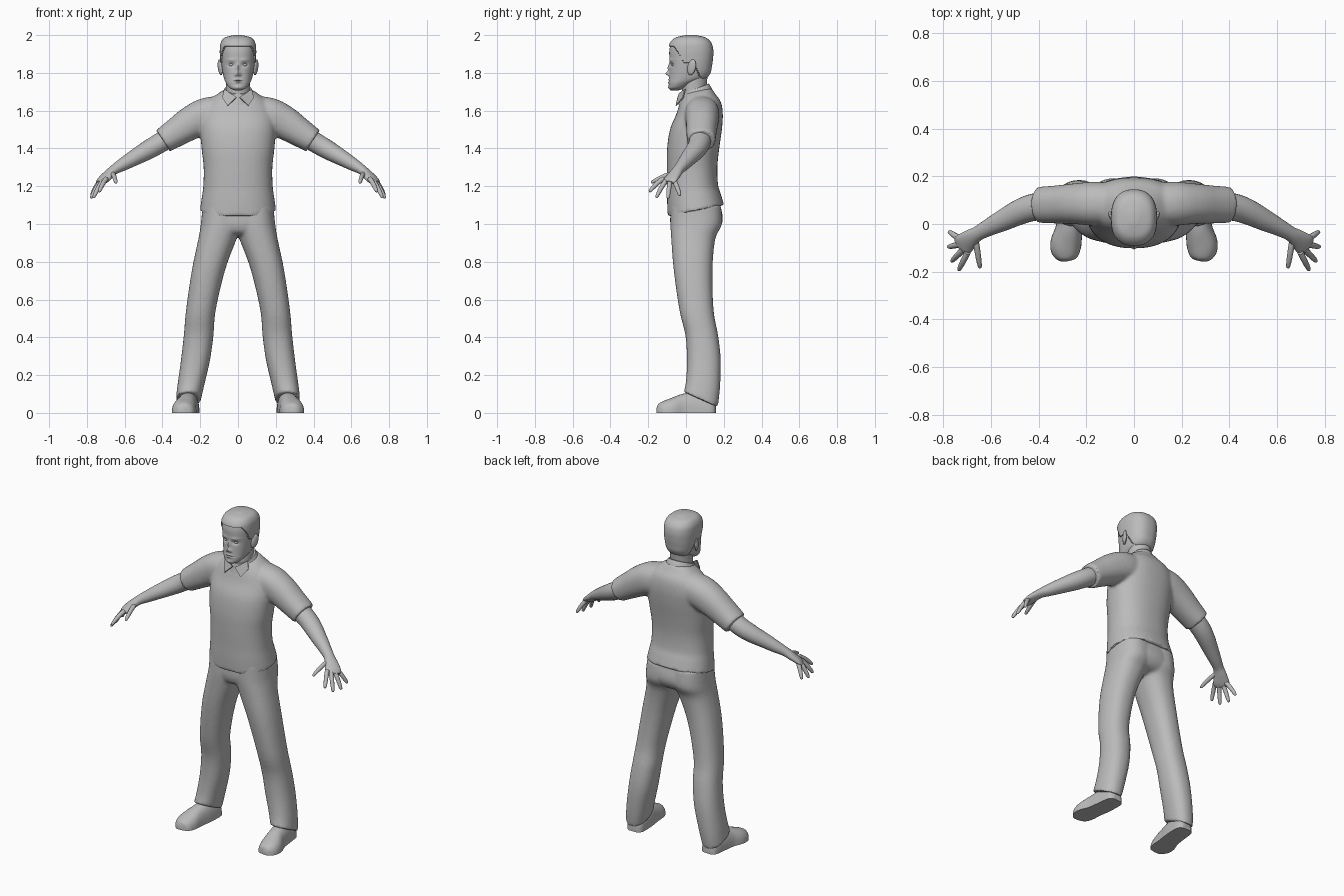
import bpy, bmesh, math
from mathutils import Vector

cube = bpy.data.objects.get("Cube")
if cube:
    bpy.data.objects.remove(cube, do_unlink=True)

grey = bpy.data.materials.new("plain_grey")
grey.use_nodes = True
COLOR = (0.5, 0.5, 0.5, 1)
grey.diffuse_color = COLOR
grey.node_tree.nodes["Principled BSDF"].inputs["Base Color"].default_value = COLOR
parts = []


def spline(rows, steps):
    """Catmull-Rom interpolation of every column of the rows."""
    out = []
    last = len(rows) - 1
    for i in range(last):
        quad = [rows[max(0, min(last, i + k))] for k in (-1, 0, 1, 2)]
        for s in range(steps):
            t = s / steps
            out.append([b + 0.5 * t * (c - a + t * (2*a - 5*b + 4*c - d + t * (3*(b - c) + d - a)))
                        for a, b, c, d in zip(*quad)])
    return out + [list(rows[-1])]


def oval(n, power):
    pts = []
    for i in range(n):
        a = math.tau * i / n
        pts.append([math.copysign(abs(f) ** (2 / power), f) for f in (math.cos(a), math.sin(a))])
    return pts


def skin(bm, rings, sides=(1,)):
    """Bridge rings into a capped skin, optionally also on the mirrored side."""
    for s in sides:
        loops = [[bm.verts.new((p[0] * s, p[1], p[2])) for p in r] for r in rings]
        n = len(loops[0])
        for a, b in zip(loops, loops[1:]):
            for i in range(n):
                bm.faces.new((a[i], a[(i + 1) % n], b[(i + 1) % n], b[i]))
        bm.faces.new(loops[0])
        bm.faces.new(loops[-1])


def stack(rows, n=40, power=2.3, steps=5):
    """Level rings from rows of: z, left x, right x, front y, back y, tilt."""
    rings = []
    for z, x0, x1, y0, y1, tilt in spline(rows, steps):
        cx, cy, w, d = (x0 + x1) / 2, (y0 + y1) / 2, (x1 - x0) / 2, (y1 - y0) / 2
        rings.append([Vector((cx + w * c, cy + d * s, z + tilt * d * s)) for c, s in oval(n, power)])
    return rings


def tube(rows, n=24, power=2, steps=5):
    """Rings across a path from rows of: x, y, z, side radius, upright radius."""
    rows = spline(rows, steps)
    rings = []
    for i, row in enumerate(rows):
        t = Vector(rows[min(i + 1, len(rows) - 1)][:3]) - Vector(rows[max(i - 1, 0)][:3])
        side = t.cross(Vector((0, 0, 1))).normalized()
        up = side.cross(t).normalized()
        rings.append([Vector(row[:3]) + side * row[3] * c + up * row[4] * s for c, s in oval(n, power)])
    return rings


def finish(name, bm, voxel=0, thick=0):
    bmesh.ops.recalc_face_normals(bm, faces=bm.faces[:])
    mesh = bpy.data.meshes.new(name)
    bm.to_mesh(mesh)
    bm.free()
    ob = bpy.data.objects.new(name, mesh)
    bpy.context.collection.objects.link(ob)
    if thick:
        ob.modifiers.new("thickness", 'SOLIDIFY').thickness = thick
    if voxel:
        rm = ob.modifiers.new("blend", 'REMESH')
        rm.mode, rm.voxel_size = 'VOXEL', voxel
        sm = ob.modifiers.new("soften", 'SMOOTH')
        sm.factor, sm.iterations = 0.5, 6
    if ob.modifiers:
        dg = bpy.context.evaluated_depsgraph_get()
        ob.data = bpy.data.meshes.new_from_object(ob.evaluated_get(dg))
        ob.modifiers.clear()
    ob.data.materials.clear()
    ob.data.materials.append(grey)
    parts.append(ob)
    return ob


def centred(rows):
    return [(z, -w, w, f, b, t) for z, w, f, b, t in rows]


BOTH = (1, -1)

# Shirt: torso and short sleeves blended together
bm = bmesh.new()
skin(bm, stack(centred([
    (1.07, .202, -.097, .202, .2), (1.14, .192, -.1, .185, .12), (1.2, .184, -.1, .17, .05),
    (1.3, .182, -.102, .166, 0), (1.4, .193, -.1, .176, 0), (1.5, .2, -.085, .19, 0),
    (1.58, .195, -.052, .195, 0), (1.64, .165, -.035, .185, .05), (1.68, .12, -.02, .155, .1),
    (1.705, .08, -.01, .135, .2)])))
skin(bm, tube([(.05, .085, 1.59, .085, .09), (.16, .085, 1.575, .092, .095), (.24, .085, 1.54, .086, .09),
               (.32, .082, 1.49, .08, .078), (.397, .08, 1.44, .076, .067)], 32, 2.2), BOTH)
finish("shirt", bm, .009)

# Trousers: hips and two legs blended together
bm = bmesh.new()
skin(bm, stack(centred([
    (1.13, .18, -.08, .17, .1), (1.05, .19, -.083, .193, 0), (1.0, .193, -.083, .19, 0),
    (.96, .17, -.07, .16, 0), (.94, .09, -.04, .1, 0)])))
skin(bm, stack([
    (1.1, -.02, .188, -.08, .185, 0), (1.0, -.02, .197, -.082, .19, 0), (.92, .008, .21, -.078, .155, 0),
    (.757, .068, .244, -.065, .14, 0), (.545, .118, .275, -.035, .146, 0), (.41, .13, .287, -.003, .17, 0),
    (.28, .148, .302, .005, .184, 0), (.15, .178, .32, 0, .18, -.2), (.07, .197, .329, -.012, .168, -.45)]), BOTH)
finish("trousers", bm, .009)

# Shoes: domed bodies flattened on the ground
bm = bmesh.new()
skin(bm, tube([(.255, .158, 0, .025, .05), (.256, .135, 0, .05, .09), (.262, .05, 0, .056, .11),
               (.272, -.02, 0, .057, .1), (.285, -.08, 0, .065, .078), (.289, -.125, 0, .057, .06),
               (.291, -.148, 0, .037, .045), (.291, -.157, 0, .012, .02)], 32, 2.4), BOTH)
for v in bm.verts:
    v.co.z = max(0, v.co.z)
finish("shoes", bm)

# Arms with palms, fingers and thumbs
bm = bmesh.new()
skin(bm, tube([(.33, .08, 1.48, .06, .055), (.42, .07, 1.425, .057, .053), (.48, .05, 1.39, .053, .05),
               (.55, .015, 1.35, .045, .042), (.61, -.015, 1.315, .036, .034), (.655, -.04, 1.288, .031, .026),
               (.685, -.06, 1.262, .038, .023), (.715, -.085, 1.232, .046, .018), (.73, -.096, 1.218, .038, .012)]), BOTH)
fingers = [((.698, -.12, 1.24), (.735, -.194, 1.17)), ((.716, -.107, 1.228), (.765, -.157, 1.14)),
           ((.728, -.085, 1.224), (.779, -.096, 1.135)), ((.73, -.062, 1.228), (.776, -.032, 1.15)),
           ((.665, -.06, 1.27), (.645, -.185, 1.218))]
for base, tip in fingers:
    a, b = Vector(base), Vector(tip)
    path = [(a.lerp(b, t) + Vector((0, 0, .006 * math.sin(math.pi * t))), r)
            for t, r in ((0, .013), (.4, .0125), (.75, .011), (.95, .008), (1, .003))]
    skin(bm, tube([(*p, r, r) for p, r in path], 12, 2, 3), BOTH)
finish("arms_and_hands", bm)

# Neck
bm = bmesh.new()
skin(bm, stack(centred([(1.6, .066, -.012, .12, 0), (1.7, .063, -.022, .108, 0), (1.79, .066, -.02, .115, 0)]), 32, 2))
finish("neck", bm)

# Head with a softly sculpted face
skull = centred([
    (1.708, .018, -.08, -.045, 0), (1.72, .044, -.089, -.01, 0), (1.745, .063, -.091, .04, 0),
    (1.77, .074, -.09, .1, 0), (1.8, .081, -.088, .124, 0), (1.84, .087, -.086, .132, 0),
    (1.88, .09, -.088, .137, 0), (1.92, .091, -.088, .138, 0), (1.955, .086, -.078, .128, 0),
    (1.98, .066, -.05, .1, 0), (1.993, .02, 0, .05, 0)])
# Each feature: x, z, width, height, push along y
features = [(0, 1.797, .011, .011, -.019), (0, 1.828, .009, .02, -.011), (.013, 1.79, .007, .007, -.006),
            (.035, 1.843, .016, .01, .011), (.035, 1.868, .024, .008, -.004), (0, 1.763, .02, .004, -.005),
            (0, 1.757, .024, .002, .003), (0, 1.75, .017, .004, -.005), (0, 1.722, .02, .01, -.005)]
bm = bmesh.new()
skin(bm, stack(skull, 112, 2.3, 8))
for v in bm.verts:
    if v.co.y < -.02:
        x, z = abs(v.co.x), v.co.z
        v.co.y += sum(p * math.exp(-((x - fx) / w) ** 2 - ((z - fz) / h) ** 2) for fx, fz, w, h, p in features)
finish("head", bm)

# Hair: a fuller shell that sinks inside the head below the hairline
def hairline(y):
    knots = [(-1, 1.935), (-.062, 1.935), (-.035, 1.9), (-.015, 1.855), (.035, 1.85), (.07, 1.78), (.1, 1.755), (1, 1.755)]
    for (a, za), (b, zb) in zip(knots, knots[1:]):
        if y <= b:
            return za + (zb - za) * (y - a) / (b - a)


bm = bmesh.new()
skin(bm, stack(skull, 96, 2.4, 8))
for v in bm.verts:
    above = v.co.z > hairline(v.co.y)
    k = 1.06 if above else .9
    v.co.x *= k
    v.co.y = .03 + (v.co.y - .03) * k
    v.co.z += .007 * max(0, min(1, (v.co.z - 1.9) / .08))
finish("hair", bm)

# Ears and eyes
for name, place, size in (("ears", (.094, .03, 1.83), (.011, .022, .042)), ("eyes", (.035, -.064, 1.843), (.014, .012, .009))):
    bm = bmesh.new()
    for s in BOTH:
        made = bmesh.ops.create_uvsphere(bm, u_segments=20, v_segments=12, radius=1)["verts"]
        for v in made:
            c = Vector([a * b for a, b in zip(v.co, size)])
            if name == "ears":
                c.x += c.y * .35 + c.z * .1
                c.y += c.z * .15
            v.co = ((place[0] + c.x) * s, place[1] + c.y, place[2] + c.z)
    finish(name, bm)

# Shirt collar: a tilted band and two pointed flaps
bm = bmesh.new()
skin(bm, stack(centred([(1.665, .092, -.04, .142, .38), (1.69, .083, -.034, .134, .38), (1.715, .071, -.027, .121, .38)]), 40, 2))
finish("collar_band", bm)
bm = bmesh.new()
for s in BOTH:
    bm.faces.new([bm.verts.new((x * s, y, z)) for x, y, z in
                  ((.008, -.045, 1.672), (.04, -.038, 1.692), (.073, -.008, 1.715),
                   (.084, -.018, 1.67), (.056, -.055, 1.627))])
finish("collar_flaps", bm, thick=.006)

bpy.ops.object.select_all(action='DESELECT')
for ob in parts:
    ob.select_set(True)
bpy.context.view_layer.objects.active = parts[0]
bpy.ops.object.shade_smooth_by_angle(angle=math.radians(40))
